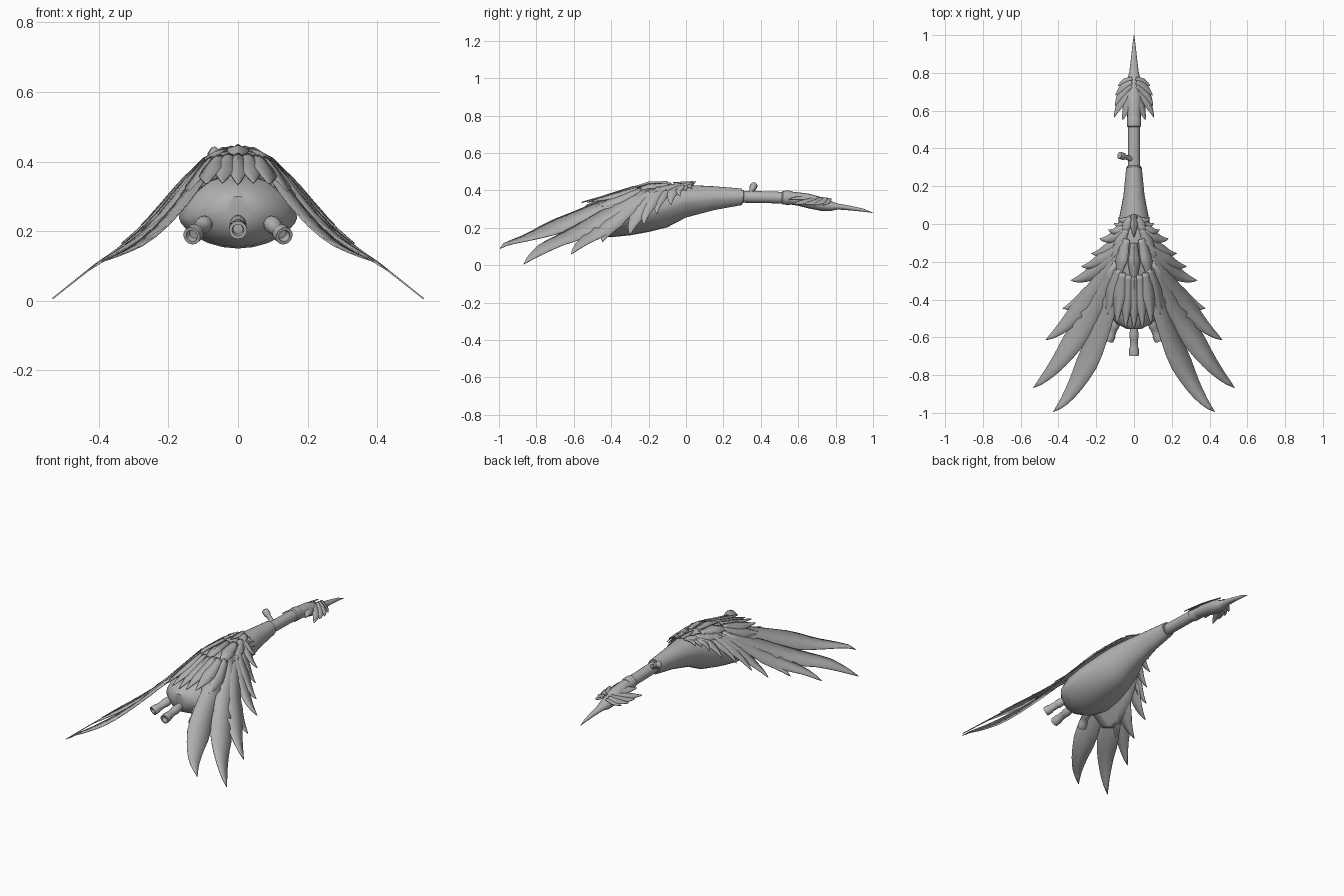
import bpy, bmesh, math
from mathutils import Vector

if "Cube" in bpy.data.objects:
    bpy.data.objects.remove(bpy.data.objects["Cube"])

grey = bpy.data.materials.new("stone_grey")
grey.diffuse_color = (0.45, 0.45, 0.45, 1)
grey.use_nodes = True
grey.node_tree.nodes["Principled BSDF"].inputs["Base Color"].default_value = grey.diffuse_color


def finish(name, bm, angle=40):
    bmesh.ops.recalc_face_normals(bm, faces=bm.faces)
    me = bpy.data.meshes.new(name)
    bm.to_mesh(me)
    bm.free()
    me.materials.append(grey)
    me.shade_smooth()
    me.set_sharp_from_angle(angle=math.radians(angle))
    ob = bpy.data.objects.new(name, me)
    bpy.context.collection.objects.link(ob)
    return ob


def bridge(bm, rings):
    n = len(rings[0])
    for a, b in zip(rings, rings[1:]):
        for i in range(n):
            j = (i + 1) % n
            bm.faces.new((a[i], a[j], b[j], b[i]))


def loft(name, sections, keel=1.0, n=24, angle=40):
    """Sections (y, half width, top, middle, bottom); keel > 1 sharpens the underside."""
    bm = bmesh.new()
    rings = []
    for y, w, top, mid, bot in sections:
        ring = []
        for i in range(n):
            a = 2 * math.pi * i / n
            c, s = math.cos(a), math.sin(a)
            h = s * (top - mid) if s >= 0 else -abs(s) ** keel * (mid - bot)
            ring.append(bm.verts.new((w * c, y, mid + h)))
        rings.append(ring)
    bridge(bm, rings)
    bm.faces.new(rings[0])
    bm.faces.new(rings[-1])
    return finish(name, bm, angle)


def pipe(name, start, end, profile, n=16):
    """Turned part along a line; profile holds (fraction, radius)."""
    p, q = Vector(start), Vector(end)
    rot = (q - p).to_track_quat('Z', 'Y')
    bm = bmesh.new()
    rings = []
    for t, r in profile:
        rings.append([bm.verts.new(p.lerp(q, t) + rot @ Vector(
            (r * math.cos(2 * math.pi * i / n), r * math.sin(2 * math.pi * i / n), 0)))
            for i in range(n)])
    bridge(bm, rings)
    bm.faces.new(rings[0])
    bm.faces.new(rings[-1])
    return finish(name, bm)


def interp(x, pts):
    for (a, u), (b, v) in zip(pts, pts[1:]):
        if x <= b:
            return u + (v - u) * (x - a) / (b - a)
    return pts[-1][1]


ARCH = [(0, .437), (.05, .427), (.1, .402), (.17, .335), (.26, .235), (.4, .11), (.54, .0)]


def wing_z(x, y):
    x = abs(x)
    return interp(x, ARCH) - max(0, -y - .2) * .3 * max(0, 1 - x / .4)


def cheek_z(x, y):
    return .375 - .55 * max(0, abs(x) - .015) - .12 * max(0, y - .6)


def thin_mirrored(ob):
    s = ob.modifiers.new("thin", 'SOLIDIFY')
    s.thickness, s.offset = .004, 0
    ob.modifiers.new("both_sides", 'MIRROR')


def feathers(name, blades, height, lift=0.0, camber=.006, steps=12):
    """Curved blades (root, control, tip, half width) draped on a height function."""
    bm = bmesh.new()
    for k, (r, c, e, w) in enumerate(blades):
        r, c, e = Vector(r), Vector(c), Vector(e)
        rows = []
        for i in range(steps + 1):
            t = i / steps
            p = r * (1 - t) ** 2 + c * 2 * t * (1 - t) + e * t * t
            d = ((c - r) * (1 - t) + (e - c) * t).normalized()
            side = Vector((-d.y, d.x))
            hw = w * min(1, .6 + t) * min(1, (1 - t) / .5) ** .8 + .0004
            row = []
            for u in (-1, 0, 1):
                q = p + side * hw * u
                z = height(q.x, q.y) + lift + .0008 * (k % 3) + camber * (1 - abs(u)) * (1 - t)
                row.append(bm.verts.new((q.x, q.y, z)))
            rows.append(row)
        for a, b in zip(rows, rows[1:]):
            for j in (0, 1):
                bm.faces.new((a[j], a[j + 1], b[j + 1], b[j]))
    thin_mirrored(finish(name, bm))


# bag-shaped body with keeled belly, tapering into the neck
loft("body", [
    (-.555, .04, .30, .26, .225), (-.53, .09, .325, .25, .185), (-.47, .145, .35, .238, .155),
    (-.40, .17, .368, .238, .15), (-.30, .165, .392, .258, .16), (-.20, .145, .413, .28, .178),
    (-.10, .118, .428, .31, .203), (0, .085, .43, .345, .255), (.15, .056, .422, .36, .295),
    (.30, .041, .41, .365, .322)], keel=1.35)

# neck tube with collars
pipe("neck", (0, .28, .367), (0, .57, .36),
     [(0, .036), (.09, .036), (.1, .032), (.8, .031), (.82, .037), (.95, .038), (1, .034)])

# head and long beak
loft("head", [
    (.54, .035, .393, .36, .328), (.60, .037, .39, .352, .318), (.66, .041, .382, .342, .303),
    (.72, .041, .365, .328, .291), (.77, .033, .345, .315, .29), (.81, .024, .33, .314, .298),
    (.88, .016, .318, .306, .293), (.95, .008, .302, .294, .286), (1.0, .001, .281, .28, .279)], n=16)

# cheek feathers swept back from the beak
feathers("cheek_feathers", [
    ((.015, .70), (.07, .66), (.105, .565), .022),
    ((.015, .73), (.07, .70), (.10, .625), .02),
    ((.012, .75), (.06, .73), (.098, .68), .018),
    ((.010, .77), (.05, .76), (.085, .73), .014),
    ((.015, .67), (.04, .62), (.06, .55), .02)], cheek_z, camber=.003)

# wing base sheet: rows (y, inner x, outer x)
bm = bmesh.new()
rows = []
for y, x0, x1 in [(.03, 0, .045), (-.05, 0, .10), (-.13, 0, .145), (-.2, 0, .185), (-.3, 0, .23),
                  (-.4, 0, .26), (-.46, .08, .28), (-.52, .125, .275), (-.57, .15, .25)]:
    rows.append([bm.verts.new((x, y, wing_z(x, y) - .004))
                 for x in [x0 + (x1 - x0) * i / 8 for i in range(9)]])
for a, b in zip(rows, rows[1:]):
    for i in range(8):
        bm.faces.new((a[i], a[i + 1], b[i + 1], b[i]))
thin_mirrored(finish("wing_base", bm))

# long flight feathers, then the shorter ones running forward along the edge
blades = [
    ((.08, -.25), (.25, -.86), (.427, -.995), .056),
    ((.10, -.20), (.335, -.72), (.533, -.868), .056),
    ((.08, -.15), (.30, -.52), (.468, -.615), .05)]
for tx, ty, w in [(.378, -.447, .045), (.335, -.298, .038), (.278, -.224, .034), (.225, -.155, .03),
                  (.182, -.077, .026), (.135, -.03, .022), (.105, .005, .018), (.085, .035, .014)]:
    rx, ry = tx * .2, ty * .5 + .02
    blades.append(((rx, ry), (tx * .68, ry + (ty - ry) * .8 - .035), (tx, ty), w))
feathers("wing_feathers", blades, wing_z)

# overlapping small feathers on the back and over the rear of the bag
feathers("back_feathers", [
    ((.0, -.28), (.0, -.42), (.0, -.56), .028),
    ((.03, -.27), (.04, -.42), (.045, -.555), .028),
    ((.06, -.26), (.085, -.4), (.09, -.53), .03),
    ((.08, -.24), (.13, -.38), (.14, -.48), .03),
    ((.0, -.1), (.0, -.22), (.0, -.34), .03),
    ((.04, -.08), (.07, -.2), (.085, -.30), .03),
    ((.04, -.03), (.08, -.1), (.12, -.19), .026),
    ((.02, .03), (.04, .0), (.06, -.08), .022),
    ((.0, .05), (.0, .0), (.0, -.07), .02)], wing_z, lift=.004)

# three drone pipes with open ends at the front
DRONE = [(0, .02), (.45, .021), (.5, .024), (.6, .024), (.65, .021),
         (.82, .022), (.86, .026), (1, .026), (1, .017), (.9, .014)]
pipe("centre_drone", (0, -.46, .24), (0, -.695, .203), DRONE)
for s, side in ((-1, "left"), (1, "right")):
    pipe(side + "_drone", (s * .06, -.44, .255), (s * .133, -.615, .186), DRONE)

# small blowing stub on the neck
pipe("neck_stub", (-.015, .345, .385), (-.08, .365, .43),
     [(0, .013), (.5, .013), (.6, .019), (.95, .019), (1, .013)], n=12)
